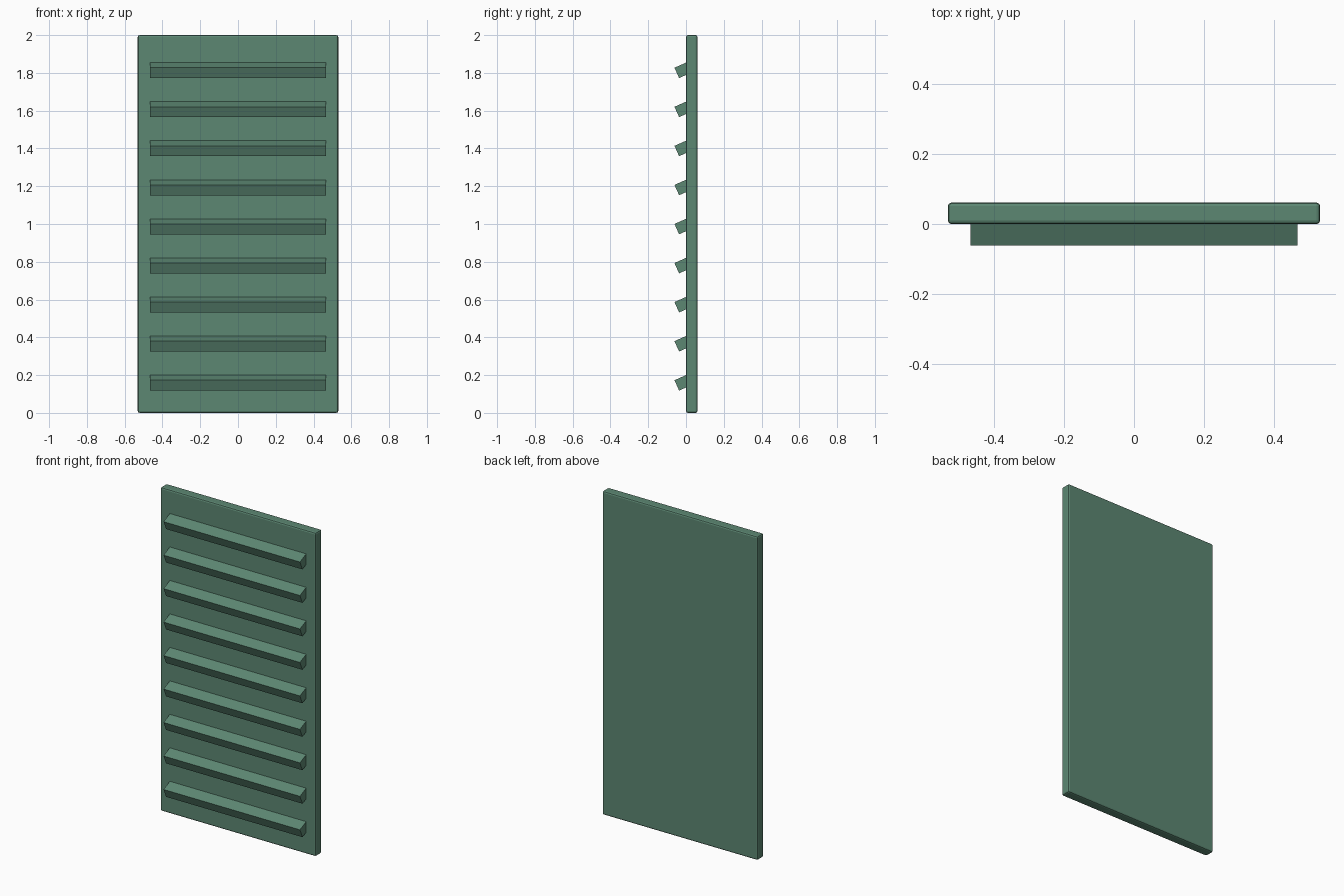
import bpy
from math import radians, sin, cos

if "Cube" in bpy.data.objects:
    bpy.data.objects.remove(bpy.data.objects["Cube"])

green = bpy.data.materials.new("shutter_green")
green.diffuse_color = (0.107, 0.242, 0.17, 1)
green.use_nodes = True
green.node_tree.nodes["Principled BSDF"].inputs["Base Color"].default_value = green.diffuse_color


def box(name, size, loc, tilt=0.0):
    bpy.ops.mesh.primitive_cube_add(size=1, location=loc, rotation=(tilt, 0, 0))
    ob = bpy.context.object
    ob.name = name
    ob.scale = size
    bpy.ops.object.transform_apply(location=False, rotation=False, scale=True)
    ob.data.materials.append(green)
    return ob


# Back panel with softened edges
panel = box("panel", (1.062, 0.061, 2.0), (0, 0.0305, 1.0))
bevel = panel.modifiers.new("soft_edges", 'BEVEL')
bevel.width = 0.01
bevel.segments = 2

# Nine tilted louver slats, sunk into the panel face
TILT = radians(24)
DEPTH, HEIGHT = 0.09, 0.06
FRONT_Y, FIRST_Z, STEP = -0.061, 0.173, 0.2068   # upper front edge of a slat
dy = DEPTH / 2 * cos(TILT) + HEIGHT / 2 * sin(TILT)
dz = DEPTH / 2 * sin(TILT) - HEIGHT / 2 * cos(TILT)
for i in range(9):
    box(f"slat_{i + 1}", (0.932, DEPTH, HEIGHT),
        (0, FRONT_Y + dy, FIRST_Z + i * STEP + dz), TILT)
